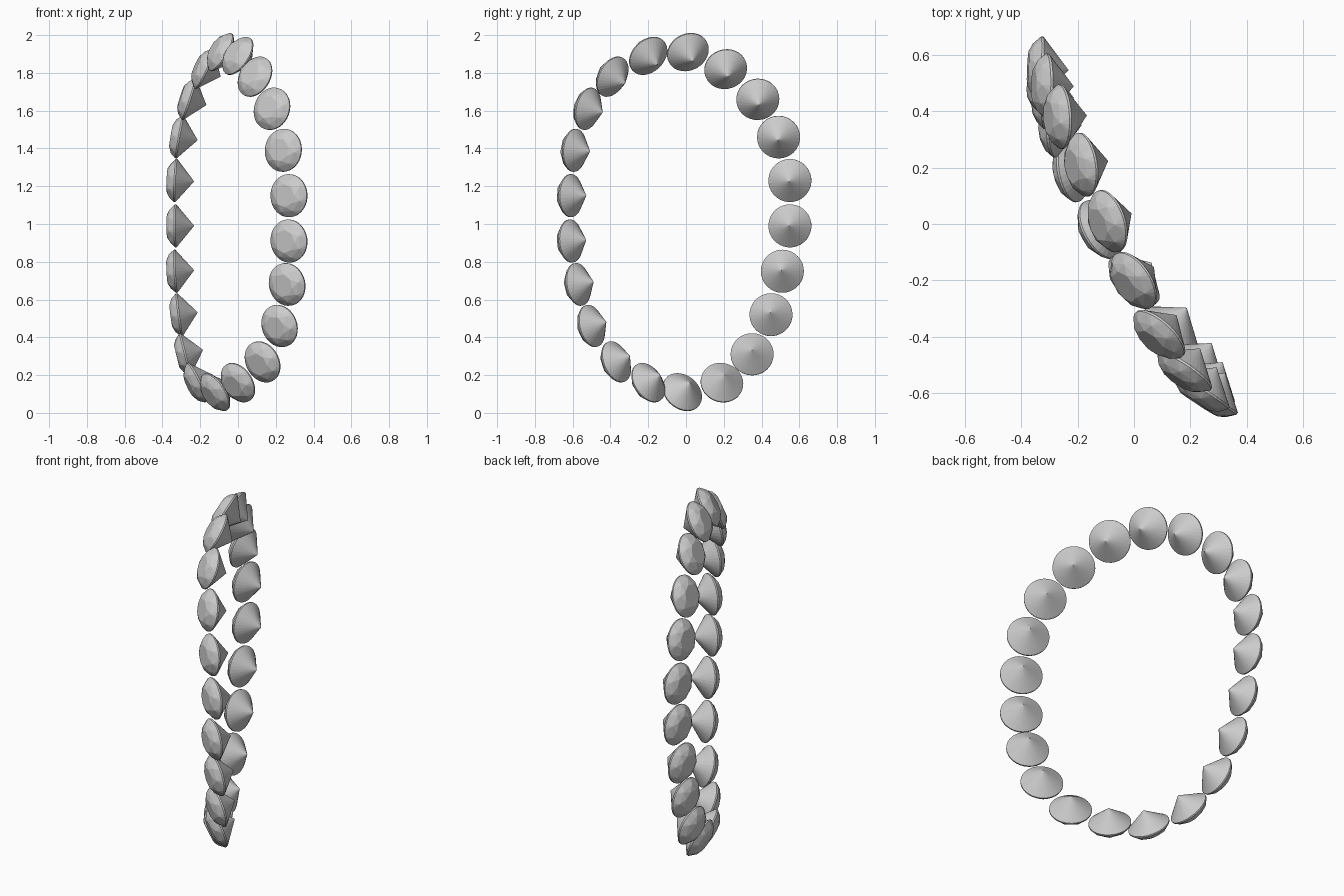
import bpy, bmesh, math
from mathutils import Vector, Matrix

if "Cube" in bpy.data.objects:
    bpy.data.objects.remove(bpy.data.objects["Cube"])

R = 0.114           # girdle radius
TILT = math.radians(60)   # lean of each stone from radial towards the band side

# stone centres around the loop
PATH = [Vector(p) for p in (
    (.27, -.61, 1.15), (.27, -.61, .91), (.26, -.57, .68), (.22, -.50, .46),
    (.13, -.37, .27), (0, -.20, .16), (-.12, -.02, .11), (-.22, .19, .16),
    (-.28, .35, .31), (-.31, .45, .52), (-.33, .51, .75), (-.33, .55, .99),
    (-.33, .55, 1.23), (-.31, .49, 1.46), (-.26, .38, 1.66), (-.18, .21, 1.82),
    (-.09, .01, 1.91), (0, -.20, 1.89), (.09, -.39, 1.78), (.18, -.52, 1.61),
    (.24, -.59, 1.39))]


def ring(bm, n, r, z, phase=0.0):
    for i in range(n):
        a = 2 * math.pi * (i + phase) / n
        bm.verts.new((r * math.cos(a), r * math.sin(a), z))


# brilliant cut: table, crown facets, girdle and pavilion
def gem_mesh():
    bm = bmesh.new()
    ring(bm, 8, R * 0.54, 0.046)
    ring(bm, 8, R * 0.80, 0.031, 0.5)
    ring(bm, 32, R, 0.004)
    ring(bm, 32, R, -0.004)
    bm.verts.new((0, 0, -0.098))
    bmesh.ops.convex_hull(bm, input=bm.verts[:])
    bmesh.ops.dissolve_limit(bm, angle_limit=0.01, verts=bm.verts[:], edges=bm.edges[:])
    bmesh.ops.recalc_face_normals(bm, faces=bm.faces[:])
    me = bpy.data.meshes.new("gem")
    bm.to_mesh(me)
    bm.free()
    return me


gem = gem_mesh()
n = len(PATH)
side = Vector((-0.89, -0.46, 0)).normalized()

# loop of stones, each facing outwards and to the side
for i, c in enumerate(PATH):
    tangent = (PATH[(i + 1) % n] - PATH[i - 1]).normalized()
    s = (side - tangent * side.dot(tangent)).normalized()
    out = tangent.cross(s)
    if out.dot(c - Vector((-.03, -.03, 1.02))) < 0:
        out.negate()
    axis = (out * math.cos(TILT) + s * math.sin(TILT)).normalized()
    x = tangent
    y = axis.cross(x)
    rot = Matrix((x, y, axis)).transposed().to_4x4()
    ob = bpy.data.objects.new(f"gemstone_{i + 1:02d}", gem)
    ob.matrix_world = Matrix.Translation(c) @ rot
    bpy.context.collection.objects.link(ob)
